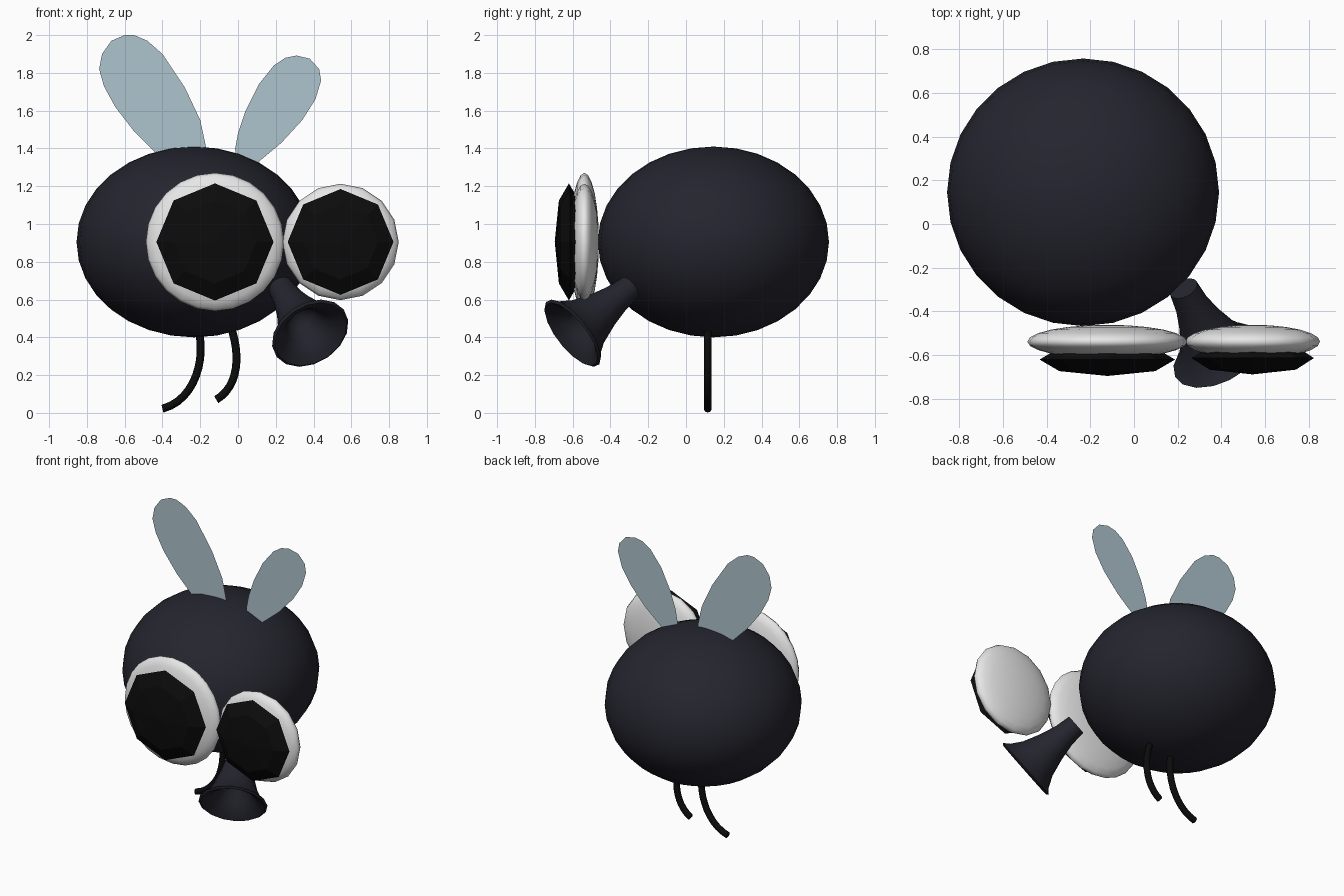
import bpy, bmesh, math
from mathutils import Vector, Matrix

if "Cube" in bpy.data.objects:
    bpy.data.objects.remove(bpy.data.objects["Cube"])


def material(name, rgb):
    m = bpy.data.materials.new(name)
    m.diffuse_color = (*rgb, 1)
    m.use_nodes = True
    m.node_tree.nodes["Principled BSDF"].inputs["Base Color"].default_value = m.diffuse_color
    return m


NAVY = material("dark_navy", (0.018, 0.018, 0.028))
WHITE = material("eye_white", (0.80, 0.80, 0.80))
BLACK = material("black", (0.0035, 0.0035, 0.0035))
TEAL = material("pale_teal", (0.42, 0.55, 0.61))


def finish(name, bm, mat, smooth=True):
    bmesh.ops.recalc_face_normals(bm, faces=bm.faces)
    me = bpy.data.meshes.new(name)
    bm.to_mesh(me)
    bm.free()
    me.materials.append(mat)
    me.polygons.foreach_set("use_smooth", [smooth] * len(me.polygons))
    ob = bpy.data.objects.new(name, me)
    bpy.context.collection.objects.link(ob)
    return ob


def ellipsoid(name, mat, centre, radii, segs, rings, face_front=False, smooth=True):
    bm = bmesh.new()
    bmesh.ops.create_uvsphere(bm, u_segments=segs, v_segments=rings, radius=1)
    if face_front:  # poles along y
        bmesh.ops.rotate(bm, verts=bm.verts, matrix=Matrix.Rotation(math.pi / 2, 3, 'X'))
    bmesh.ops.scale(bm, verts=bm.verts, vec=radii)
    bmesh.ops.translate(bm, verts=bm.verts, vec=centre)
    return finish(name, bm, mat, smooth)


# Body
ellipsoid("body", NAVY, (-0.233, 0.145, 0.905), (0.622, 0.612, 0.505), 28, 16)

# Eyes: flattened white discs with faceted pupils
for side, x, r, segs, pr, py in (("large", -0.122, 0.366, 24, 0.31, -0.62),
                                 ("small", 0.543, 0.308, 16, 0.28, -0.613)):
    ellipsoid(side + "_eye", WHITE, (x, -0.538, 0.905), (r, 0.077, r), segs, 12, True)
    ellipsoid(side + "_pupil", BLACK, (x, py, 0.905), (pr, 0.075, pr), 8, 4, True, False)


# Trumpet-shaped snout: (radius, distance along axis) revolved, inner wall included
def snout():
    profile = [(0, 0), (0.068, 0), (0.078, 0.10), (0.105, 0.21), (0.143, 0.32),
               (0.185, 0.39), (0.218, 0.42), (0.205, 0.43), (0.16, 0.405),
               (0.11, 0.35), (0.07, 0.27), (0, 0.22)]
    axis = Vector((0.37, -0.726, -0.577)).normalized()
    mouth = Vector((0.382, -0.60, 0.422))
    bm = bmesh.new()
    vs = [bm.verts.new((r, 0, d - 0.42)) for r, d in profile]
    edges = [bm.edges.new(p) for p in zip(vs, vs[1:])]
    bmesh.ops.spin(bm, geom=vs + edges, cent=(0, 0, 0), axis=(0, 0, 1),
                   angle=2 * math.pi, steps=16)
    bmesh.ops.remove_doubles(bm, verts=bm.verts, dist=1e-4)
    bm.transform(Matrix.Translation(mouth) @ axis.to_track_quat('Z', 'Y').to_matrix().to_4x4())
    ob = finish("snout", bm, NAVY)
    bpy.context.view_layer.objects.active = ob
    ob.select_set(True)
    bpy.ops.object.shade_smooth_by_angle(angle=math.radians(60))
    ob.select_set(False)


snout()

# Legs: curved tubes in one plane
PLANE_Y = 0.115


def leg(name, pts):
    p = [(x, PLANE_Y, z) for x, z in pts]
    cu = bpy.data.curves.new(name, 'CURVE')
    cu.dimensions = '3D'
    cu.bevel_depth = 0.021
    cu.bevel_resolution = 2
    cu.use_fill_caps = True
    cu.resolution_u = 12
    sp = cu.splines.new('BEZIER')
    sp.bezier_points.add(1)
    a, b = sp.bezier_points
    for q in (a, b):
        q.handle_left_type = q.handle_right_type = 'FREE'
    a.co, a.handle_left, a.handle_right = p[0], p[0], p[1]
    b.co, b.handle_left, b.handle_right = p[3], p[2], p[3]
    cu.materials.append(BLACK)
    bpy.context.collection.objects.link(bpy.data.objects.new(name, cu))


leg("left_leg", [(-0.21, 0.44), (-0.17, 0.30), (-0.22, 0.07), (-0.40, 0.022)])
leg("right_leg", [(-0.04, 0.46), (0.015, 0.31), (0.005, 0.14), (-0.115, 0.07)])


# Wings: flat single-sheet outlines
def wing(name, outline):
    bm = bmesh.new()
    bm.faces.new([bm.verts.new((x, PLANE_Y, z)) for x, z in outline])
    finish(name, bm, TEAL, False)


wing("left_wing", [(-0.19, 1.30), (-0.17, 1.41), (-0.20, 1.55), (-0.28, 1.72), (-0.40, 1.90),
                   (-0.48, 1.97), (-0.55, 2.0), (-0.60, 2.0), (-0.67, 1.97), (-0.72, 1.90),
                   (-0.735, 1.82), (-0.71, 1.73), (-0.65, 1.62), (-0.55, 1.49),
                   (-0.45, 1.39), (-0.36, 1.30)])
wing("right_wing", [(-0.01, 1.30), (-0.015, 1.40), (0.0, 1.48), (0.04, 1.60), (0.11, 1.74),
                    (0.19, 1.84), (0.25, 1.88), (0.31, 1.892), (0.38, 1.875), (0.43, 1.82),
                    (0.44, 1.76), (0.41, 1.66), (0.34, 1.55), (0.23, 1.43), (0.11, 1.33),
                    (0.05, 1.28)])
